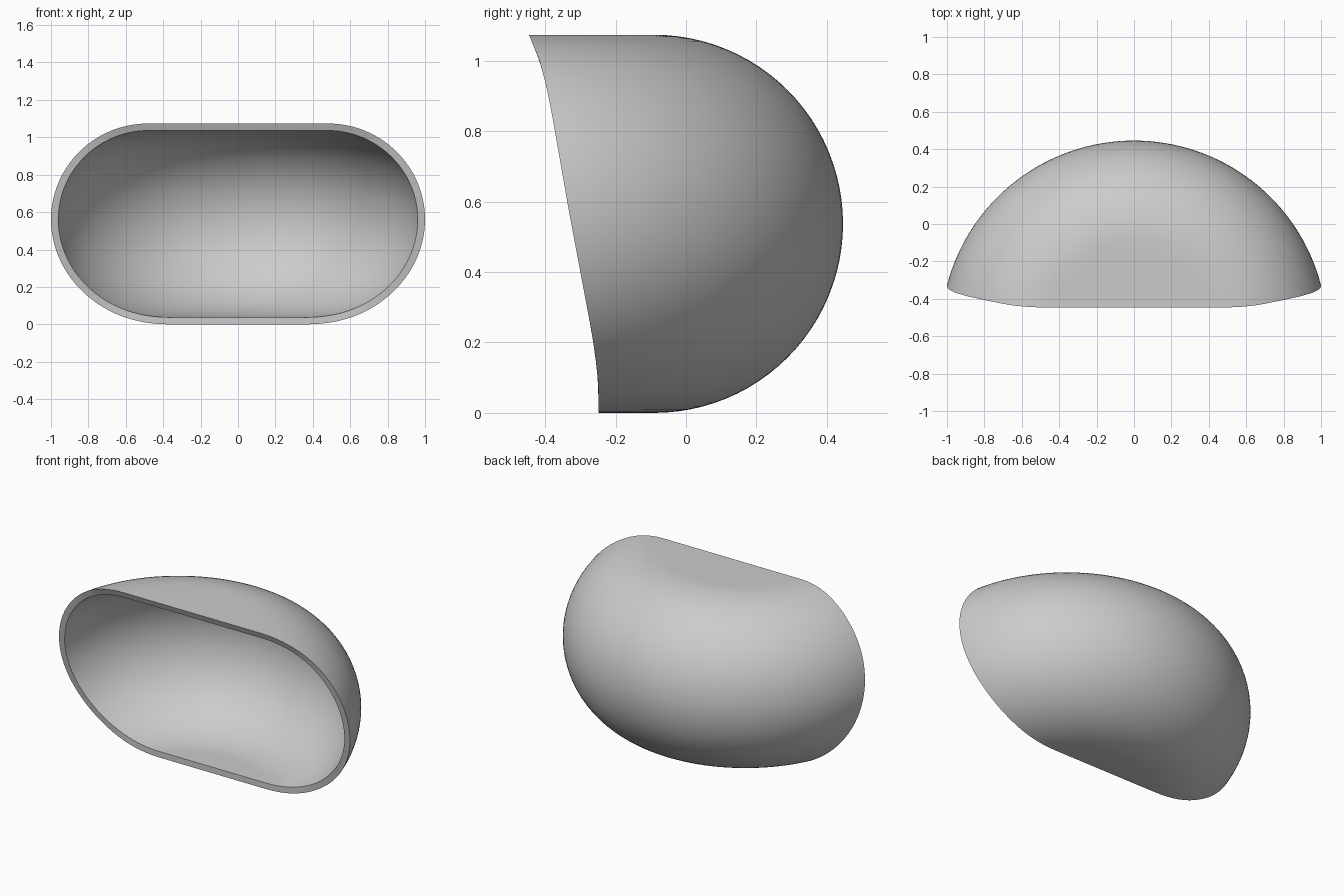
import bpy, bmesh, math

cube = bpy.data.objects.get("Cube")
if cube:
    bpy.data.objects.remove(cube, do_unlink=True)

AXIS_Y = -0.587      # vertical axis the rounded profile turns about
MAJOR = 0.496        # radius of the flat discs at top and bottom
MINOR = 0.537        # radius of the rounded side
WALL = 0.0375
FLAT, ROUND, TURN = 12, 48, 64

# Front edge, as (height, depth)
RIM = [(0, -0.249), (0.08, -0.249), (0.15, -0.256), (0.235, -0.269),
       (0.576, -0.333), (0.85, -0.381), (0.93, -0.397), (1.0, -0.416), (1.074, -0.446)]


def rim_y(z):
    for (z0, y0), (z1, y1) in zip(RIM, RIM[1:]):
        if z <= z1:
            return y0 + (y1 - y0) * (z - z0) / (z1 - z0)
    return RIM[-1][1]


def profile(r):
    """Radius and height pairs: bottom disc, rounded side, top disc."""
    def disc(z):
        d = rim_y(z) - AXIS_Y
        half = math.sqrt(MAJOR ** 2 - d ** 2)
        return [(math.hypot(d, half * i / FLAT), z) for i in range(FLAT)]
    side = []
    for i in range(ROUND + 1):
        a = math.pi * (i / ROUND - 0.5)
        side.append((MAJOR + r * math.cos(a), MINOR + r * math.sin(a)))
    return disc(MINOR - r) + side + disc(MINOR + r)[::-1]


def shell(bm, r):
    """Turn the profile about the axis, stopping each arc at the front edge."""
    rows = []
    for rad, z in profile(r):
        limit = math.acos(max(-1, min(1, (rim_y(z) - AXIS_Y) / rad)))
        angles = [limit * (2 * k / TURN - 1) for k in range(TURN + 1)]
        rows.append([bm.verts.new((rad * math.sin(a), AXIS_Y + rad * math.cos(a), z))
                     for a in angles])
    for a, b in zip(rows, rows[1:]):
        for k in range(TURN):
            bm.faces.new((a[k], a[k + 1], b[k + 1], b[k]))
    return rows


# Outer and inner skins joined by the rim
bm = bmesh.new()
outer = shell(bm, MINOR)
inner = shell(bm, MINOR - WALL)
for end in (0, -1):
    for j in range(len(outer) - 1):
        bm.faces.new((outer[j][end], outer[j + 1][end], inner[j + 1][end], inner[j][end]))
bmesh.ops.remove_doubles(bm, verts=bm.verts, dist=0.00005)
bmesh.ops.recalc_face_normals(bm, faces=bm.faces)
mesh = bpy.data.meshes.new("curved_shell")
bm.to_mesh(mesh)
bm.free()

grey = bpy.data.materials.new("light_grey")
grey.use_nodes = True
colour = (0.6, 0.6, 0.6, 1)
grey.diffuse_color = colour
grey.node_tree.nodes["Principled BSDF"].inputs["Base Color"].default_value = colour
mesh.materials.append(grey)

obj = bpy.data.objects.new("curved_shell", mesh)
bpy.context.collection.objects.link(obj)
bpy.ops.object.select_all(action='DESELECT')
obj.select_set(True)
bpy.context.view_layer.objects.active = obj
bpy.ops.object.shade_smooth_by_angle(angle=math.radians(30))
